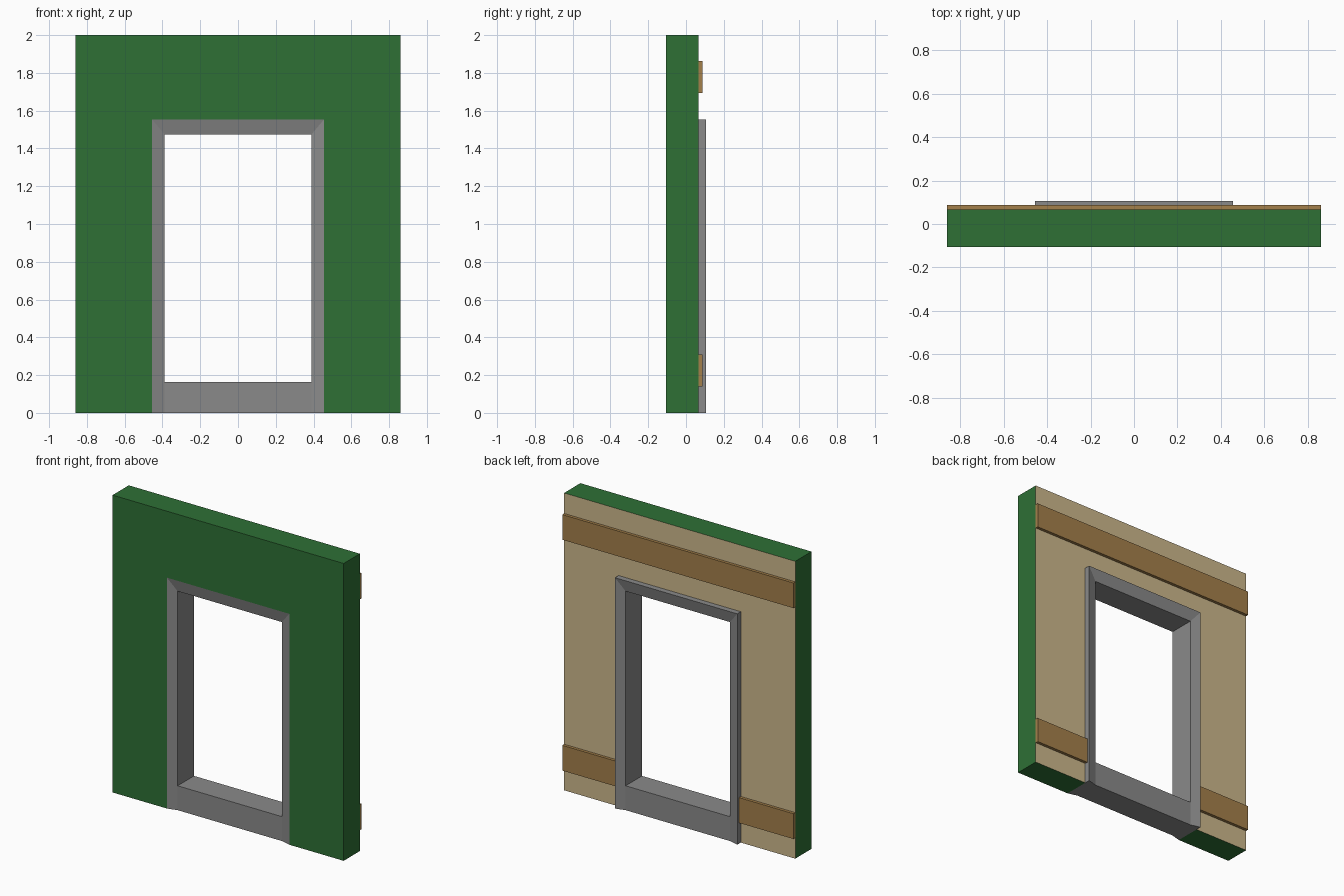
import bpy, bmesh

if "Cube" in bpy.data.objects:
    bpy.data.objects.remove(bpy.data.objects["Cube"])


def material(name, rgb):
    lin = [((c / 255 + 0.055) / 1.055) ** 2.4 for c in rgb]
    m = bpy.data.materials.new(name)
    m.diffuse_color = (*lin, 1)
    m.use_nodes = True
    m.node_tree.nodes["Principled BSDF"].inputs["Base Color"].default_value = m.diffuse_color
    return m


green = material("green_paint", (46, 112, 53))
beige = material("beige_backing", (205, 184, 140))
brown = material("brown_wood", (164, 128, 75))
grey = material("grey_frame", (138, 138, 138))

W, H = 0.86, 2.0                     # wall half width, height
FRONT, BACK = -0.105, 0.067          # wall faces
OX, OZ = 0.455, 1.553                # frame outer edge
IX, IZ = 0.388, 1.473                # frame inner edge
FY, RY = 0.105, 0.087                # frame outer / recessed depth
SILL = 0.164


def finish(bm, name, mats):
    bmesh.ops.recalc_face_normals(bm, faces=bm.faces)
    me = bpy.data.meshes.new(name)
    ob = bpy.data.objects.new(name, me)
    bpy.context.collection.objects.link(ob)
    for m in mats:
        me.materials.append(m)
    for f in bm.faces:               # second colour goes on the back face
        if len(mats) > 1 and f.normal.y > 0.9:
            f.material_index = 1
    bm.to_mesh(me)
    bm.free()
    return ob


def sweep(name, sections, mats):
    """Join closed sections into a capped solid."""
    bm = bmesh.new()
    rings = [[bm.verts.new(p) for p in s] for s in sections]
    for a, b in zip(rings, rings[1:]):
        n = len(a)
        for i in range(n):
            j = (i + 1) % n
            bm.faces.new((a[i], a[j], b[j], b[i]))
    bm.faces.new(rings[0])
    bm.faces.new(rings[-1])
    return finish(bm, name, mats)


def box(name, x0, x1, y0, y1, z0, z1, mats):
    ring = [(y0, z0), (y1, z0), (y1, z1), (y0, z1)]
    return sweep(name, [[(x, y, z) for y, z in ring] for x in (x0, x1)], mats)


def arch(ox, oz, ix, iz, oy, iy):
    """Four mitred sections running up, across and down a doorway."""
    path = [(-ox, 0, -ix, 0), (-ox, oz, -ix, iz), (ox, oz, ix, iz), (ox, 0, ix, 0)]
    return [[(a, oy[0], b), (a, oy[1], b), (c, iy[1], d), (c, iy[0], d)]
            for a, b, c, d in path]


# Wall with doorway, beige on the back
sweep("wall", arch(W, H, OX, OZ, (FRONT, BACK), (FRONT, BACK)), [green, beige])

# Splayed door frame and recessed sill
sweep("door_frame", arch(OX, OZ, IX, IZ, (-FY, FY), (-RY, RY)), [grey])
box("door_sill", -IX, IX, -RY, RY, 0, SILL, [grey])

# Planks across the back
box("upper_plank", -W, W, BACK, 0.087, 1.693, 1.862, [brown])
for side, x0, x1 in (("left", -W, -OX), ("right", OX, W)):
    box("lower_plank_" + side, x0, x1, BACK, 0.087, 0.14, 0.31, [brown])
